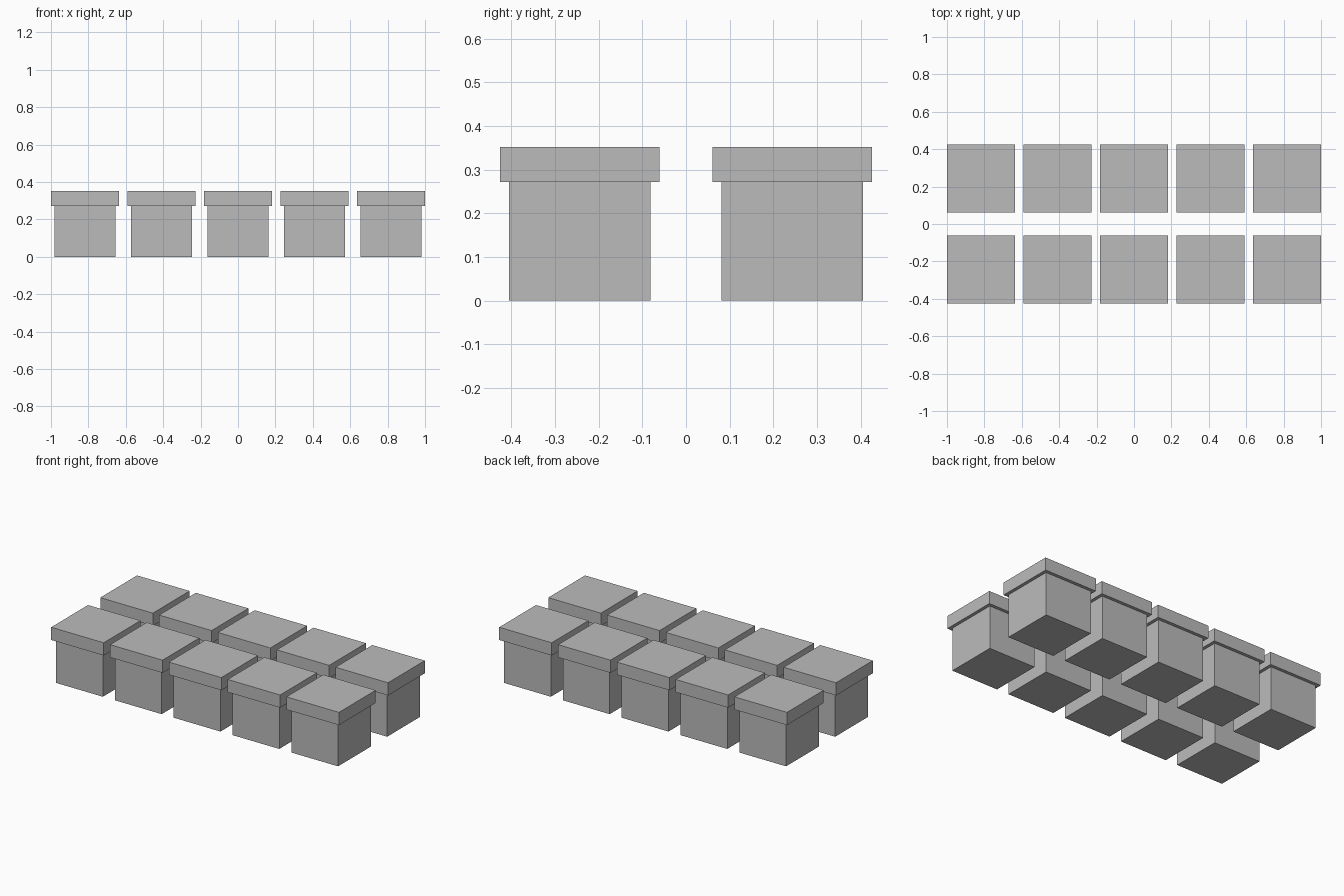
import bpy
from mathutils import Vector

cube = bpy.data.objects.get("Cube")
if cube:
    bpy.data.objects.remove(cube, do_unlink=True)

# Single plain grey
grey = bpy.data.materials.new("plain_grey")
grey.use_nodes = True
colour = (0.5, 0.5, 0.5, 1)
grey.diffuse_color = colour
grey.node_tree.nodes["Principled BSDF"].inputs["Base Color"].default_value = colour

LID, BODY = 0.365, 0.325          # square widths
BODY_TOP, TOP = 0.272, 0.352      # heights
COLUMNS = 5
PITCH = (2 - LID) / (COLUMNS - 1)
ROW_Y = 0.2435


def box(name, x, y, width, bottom, top):
    """Square box standing between two heights."""
    bpy.ops.mesh.primitive_cube_add(size=1, location=(x, y, (bottom + top) / 2))
    obj = bpy.context.object
    obj.name = obj.data.name = name
    size = Vector((width, width, top - bottom))
    for v in obj.data.vertices:
        v.co *= size
    obj.data.materials.append(grey)


# Two rows of lidded boxes
for row, y in (("front", -ROW_Y), ("back", ROW_Y)):
    for i in range(COLUMNS):
        x = (i - (COLUMNS - 1) / 2) * PITCH
        box(f"{row}_box_body_{i + 1}", x, y, BODY, 0, BODY_TOP)
        box(f"{row}_box_lid_{i + 1}", x, y, LID, BODY_TOP, TOP)
